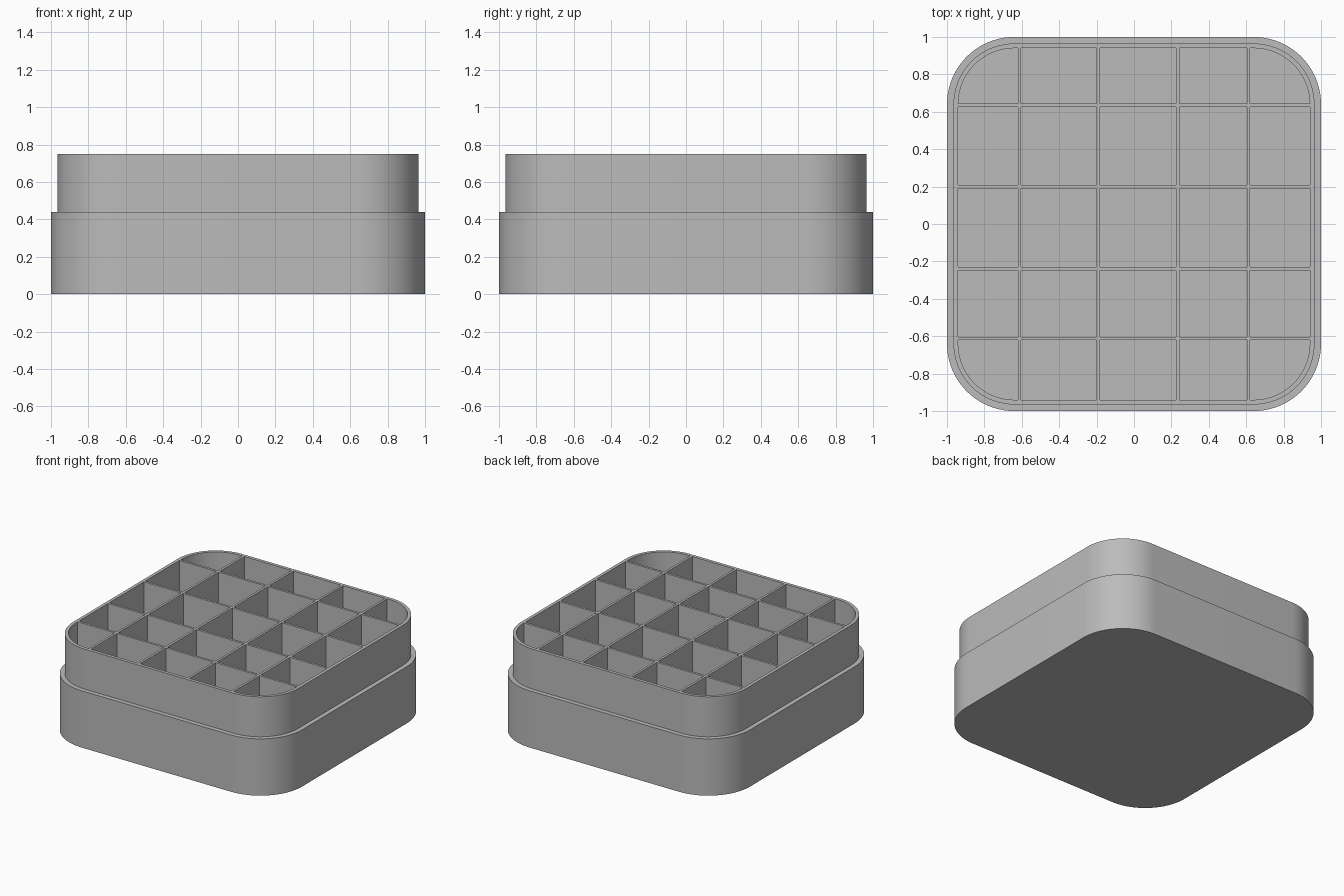
import bpy, bmesh, math

if "Cube" in bpy.data.objects:
    bpy.data.objects.remove(bpy.data.objects["Cube"])

TOP, STEP, FLOOR = 0.75, 0.44, 0.06
CORNER = 0.64          # centre of every corner arc
INNER = 0.94           # inner face of the wall
THICK = 0.018          # divider thickness
SEGMENTS = 20

grey = bpy.data.materials.new("plain grey")
grey.diffuse_color = (0.5, 0.5, 0.5, 1)
grey.use_nodes = True
grey.node_tree.nodes["Principled BSDF"].inputs["Base Color"].default_value = grey.diffuse_color


def add_object(name, bm):
    bmesh.ops.recalc_face_normals(bm, faces=bm.faces[:])
    mesh = bpy.data.meshes.new(name)
    bm.to_mesh(mesh)
    bm.free()
    mesh.materials.append(grey)
    obj = bpy.data.objects.new(name, mesh)
    bpy.context.collection.objects.link(obj)
    return obj


def rounded_square(bm, half, z):
    """Ring of vertices around a square with rounded corners."""
    ring = []
    for k, (sx, sy) in enumerate([(1, 1), (-1, 1), (-1, -1), (1, -1)]):
        for i in range(SEGMENTS + 1):
            a = math.pi / 2 * (k + i / SEGMENTS)
            r = half - CORNER
            ring.append(bm.verts.new((sx * CORNER + r * math.cos(a),
                                      sy * CORNER + r * math.sin(a), z)))
    return ring


# Tray body: outer wall, step, raised rim, inner wall and floor
profile = [(1, 0), (1, STEP), (0.965, STEP), (0.965, TOP), (INNER, TOP), (INNER, FLOOR)]
bm = bmesh.new()
rings = [rounded_square(bm, half, z) for half, z in profile]
for lower, upper in zip(rings, rings[1:]):
    n = len(lower)
    for i in range(n):
        j = (i + 1) % n
        bm.faces.new((lower[i], lower[j], upper[j], upper[i]))
bm.faces.new(rings[0])
bm.faces.new(rings[-1])
tray = add_object("tray_body", bm)
bpy.context.view_layer.objects.active = tray
tray.select_set(True)
bpy.ops.object.shade_smooth_by_angle(angle=math.radians(30))
tray.select_set(False)


def add_divider(name, x0, x1, y0, y1):
    bm = bmesh.new()
    bmesh.ops.create_cube(bm, size=1)
    for v in bm.verts:
        v.co = (x1 if v.co.x > 0 else x0, y1 if v.co.y > 0 else y0,
                TOP if v.co.z > 0 else FLOOR)
    add_object(name, bm)


# Dividers: long ones run front to back, short ones fit between them
columns = [-0.612, -0.191, 0.234, 0.612]
rows = [-0.612, -0.24, 0.2, 0.634]
h = THICK / 2
for i, x in enumerate(columns):
    add_divider(f"long_divider_{i + 1}", x - h, x + h, -INNER, INNER)
starts = [-INNER] + [x + h for x in columns]
ends = [x - h for x in columns] + [INNER]
for r, y in enumerate(rows):
    for c, (x0, x1) in enumerate(zip(starts, ends)):
        add_divider(f"cross_divider_{r + 1}_{c + 1}", x0, x1, y - h, y + h)
